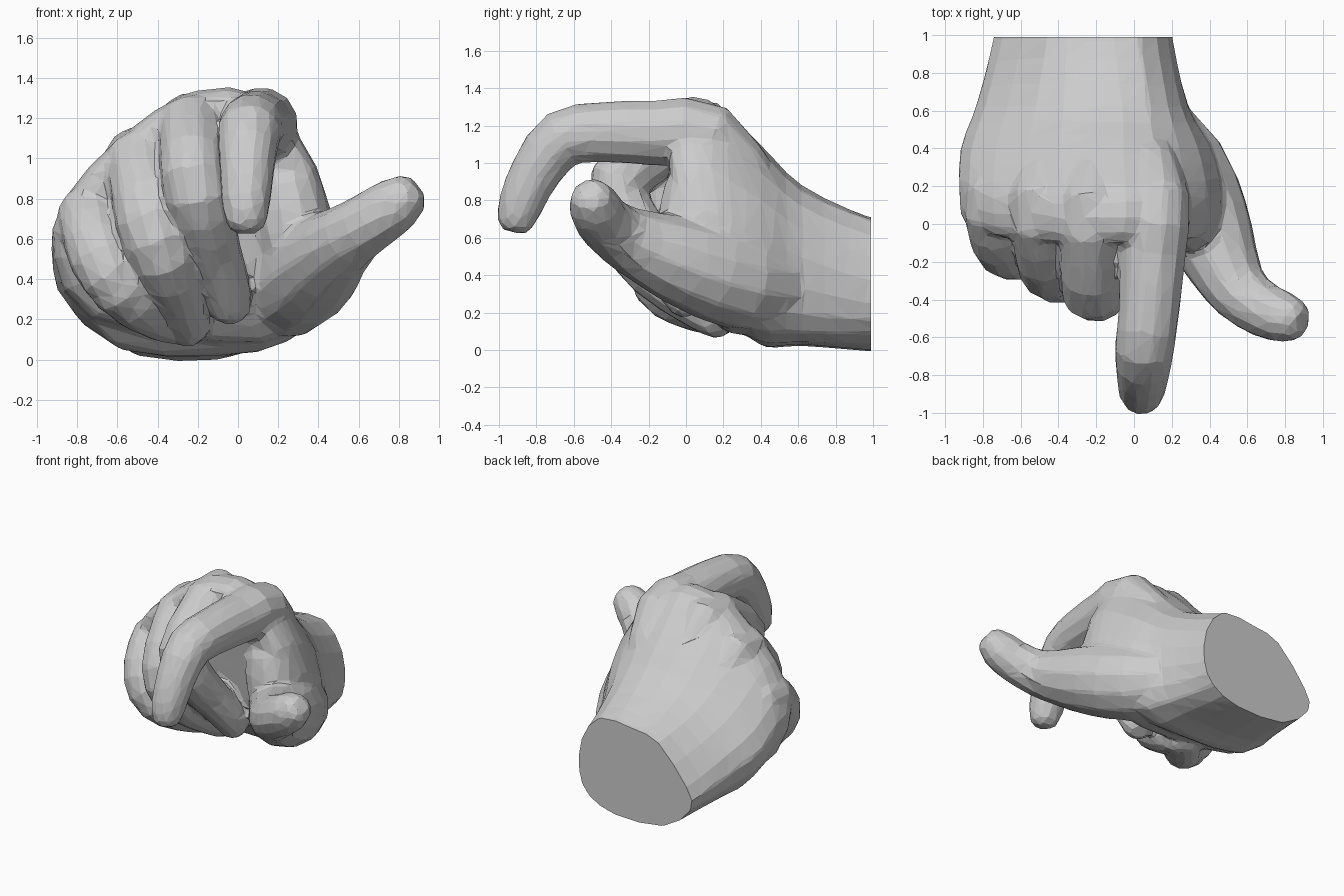
import bpy, bmesh, math
from mathutils import Vector

if "Cube" in bpy.data.objects:
    bpy.data.objects.remove(bpy.data.objects["Cube"])

bm = bmesh.new()  # all parts are gathered here, then fused into one skin


def spline(pts, n, closed=False):
    """Catmull-Rom resampling of vectors, n steps per span."""
    pts, m, out = [Vector(p) for p in pts], len(pts), []
    at = lambda i: pts[i % m] if closed else pts[max(0, min(m - 1, i))]
    for i in range(m if closed else m - 1):
        a, b, c, d = at(i - 1), at(i), at(i + 1), at(i + 2)
        for k in range(n):
            t = k / n
            out.append(0.5 * (2 * b + (c - a) * t + (2 * a - 5 * b + 4 * c - d) * t ** 2
                              + (3 * b - a - 3 * c + d) * t ** 3))
    if not closed:
        out.append(pts[-1])
    return out


def loft(rings):
    """Skin a row of equal closed rings and cap both ends."""
    rows = [[bm.verts.new(p) for p in ring] for ring in rings]
    n = len(rows[0])
    for r, s in zip(rows, rows[1:]):
        for i in range(n):
            j = (i + 1) % n
            bm.faces.new((r[i], r[j], s[j], s[i]))
    bm.faces.new(rows[0])
    bm.faces.new(rows[-1])


def finger(path, ref=(1, 0, 0), sides=12):
    """Tapered tube along (x, y, z, radius) points with a blunt rounded tip."""
    pts = spline(path, 2)
    last = pts[-1]
    tip = (last.xyz - pts[-2].xyz).normalized()
    r = last.w
    for f, s in ((0.45, 0.85), (0.75, 0.5)):
        pts.append(Vector((*(last.xyz + tip * r * f), r * s)))
    rings = []
    for i, p in enumerate(pts):
        t = (pts[min(i + 1, len(pts) - 1)].xyz - pts[max(i - 1, 0)].xyz).normalized()
        u = Vector(ref)
        u = (u - t * u.dot(t)).normalized()
        v = t.cross(u)
        ang = [2 * math.pi * (k + 0.5) / sides for k in range(sides)]
        rings.append([p.xyz + p.w * (u * math.cos(a) + v * math.sin(a)) for a in ang])
    loft(rings)


# Palm and wrist: cross-sections (x, z) from the wrist to the knuckles
sections = [
    (0.98, 0.03, [(.03, .70), (-.25, .69), (-.46, .64), (-.70, .36), (-.73, .20),
                  (-.50, .02), (-.10, .00), (.12, .09), (.20, .25), (.18, .50)]),
    (0.62, 0.0, [(.08, .85), (-.22, .87), (-.52, .75), (-.79, .50), (-.82, .27),
                 (-.55, .05), (-.10, .03), (.20, .09), (.29, .33), (.25, .65)]),
    (0.40, 0.02, [(.10, 1.06), (-.22, 1.08), (-.56, .91), (-.86, .62), (-.90, .35),
                  (-.60, .06), (-.10, .02), (.27, .10), (.42, .38), (.34, .80)]),
    (0.12, 0.13, [(.13, 1.29), (-.22, 1.32), (-.58, 1.10), (-.87, .78), (-.92, .50),
                  (-.73, .20), (-.10, .08), (.30, .14), (.48, .50), (.39, .95)]),
]
sections.insert(0, (1.12, 0.03, sections[0][2]))
knuckles = sections[-1][2]
for y, scale in ((-.09, 0.95), (-.08, 0.65)):
    sections.append((y, 0.21, [(-.2 + (x + .2) * scale, .7 + (z - .7) * scale)
                               for x, z in knuckles]))
rings = []
for y, lean, prof in sections:
    top = max(z for x, z in prof)
    rings.append(spline([(x, y + lean * (top - z) ** 2, z) for x, z in prof], 2, True))
columns = [spline(col, 3) for col in zip(*rings)]
loft(list(zip(*columns)))

# Half-extended, hooked index finger
finger([
    (.07, .42, .84, .12), (.12, .13, 1.145, .18), (.10, -.15, 1.16, .18),
    (.08, -.45, 1.165, .165), (.055, -.66, 1.13, .16), (.045, -.80, .96, .14),
    (.04, -.88, .79, .125), (.04, -.905, .71, .11)])

# Middle, ring and little fingers, curled into the palm
finger([
    (-.20, .34, .90, .12), (-.23, .10, 1.18, .165), (-.23, -.15, 1.08, .165),
    (-.22, -.36, .90, .165), (-.18, -.32, .73, .16), (-.12, -.17, .53, .14),
    (-.06, -.05, .36, .125), (-.04, .00, .27, .11)])
finger([
    (-.45, .36, .73, .12), (-.50, .12, 1.01, .165), (-.48, -.08, .90, .165),
    (-.44, -.24, .68, .17), (-.37, -.24, .50, .16), (-.31, -.08, .34, .14),
    (-.26, .10, .21, .12), (-.25, .17, .16, .105)])
finger([
    (-.64, .38, .55, .12), (-.74, .14, .73, .155), (-.73, -.02, .66, .155),
    (-.68, -.13, .50, .16), (-.58, -.14, .35, .15), (-.46, -.02, .25, .13),
    (-.36, .12, .19, .11), (-.32, .19, .16, .09)])

# Thumb, swung outward from the heel of the hand
finger([
    (.00, .60, .33, .22), (.24, .29, .37, .265), (.38, .00, .47, .245),
    (.47, -.21, .55, .20), (.56, -.36, .62, .165), (.68, -.45, .70, .15),
    (.78, -.49, .77, .14), (.82, -.50, .80, .125)], ref=(0, 0, 1))

# Web of flesh between thumb and index finger
finger([
    (.12, .25, 1.0, .14), (.22, .09, .92, .17), (.26, .04, .74, .19),
    (.30, .02, .55, .18)])

# Fuse the parts into one low-poly skin
bmesh.ops.recalc_face_normals(bm, faces=bm.faces)
mesh = bpy.data.meshes.new("hand")
bm.to_mesh(mesh)
bm.free()
hand = bpy.data.objects.new("hand", mesh)
bpy.context.collection.objects.link(hand)
remesh = hand.modifiers.new("fuse", 'REMESH')
remesh.mode, remesh.voxel_size = 'VOXEL', 0.018
smooth = hand.modifiers.new("soften", 'SMOOTH')
smooth.factor, smooth.iterations = 0.5, 8
hand.modifiers.new("low_poly", 'DECIMATE').ratio = 0.035
fused = bpy.data.meshes.new_from_object(
    hand.evaluated_get(bpy.context.evaluated_depsgraph_get()))
hand.modifiers.clear()

# Cut the wrist off flat and close it
bm = bmesh.new()
bm.from_mesh(fused)
cut = bmesh.ops.bisect_plane(bm, geom=bm.verts[:] + bm.edges[:] + bm.faces[:],
                             plane_co=(0, .99, 0), plane_no=(0, 1, 0), clear_outer=True)
rim = [e for e in cut["geom_cut"] if isinstance(e, bmesh.types.BMEdge)]
bmesh.ops.holes_fill(bm, edges=rim, sides=0)
bmesh.ops.recalc_face_normals(bm, faces=bm.faces)
for f in bm.faces:
    f.smooth = False
bm.to_mesh(fused)
bm.free()
hand.data = fused
fused.name = "hand"
